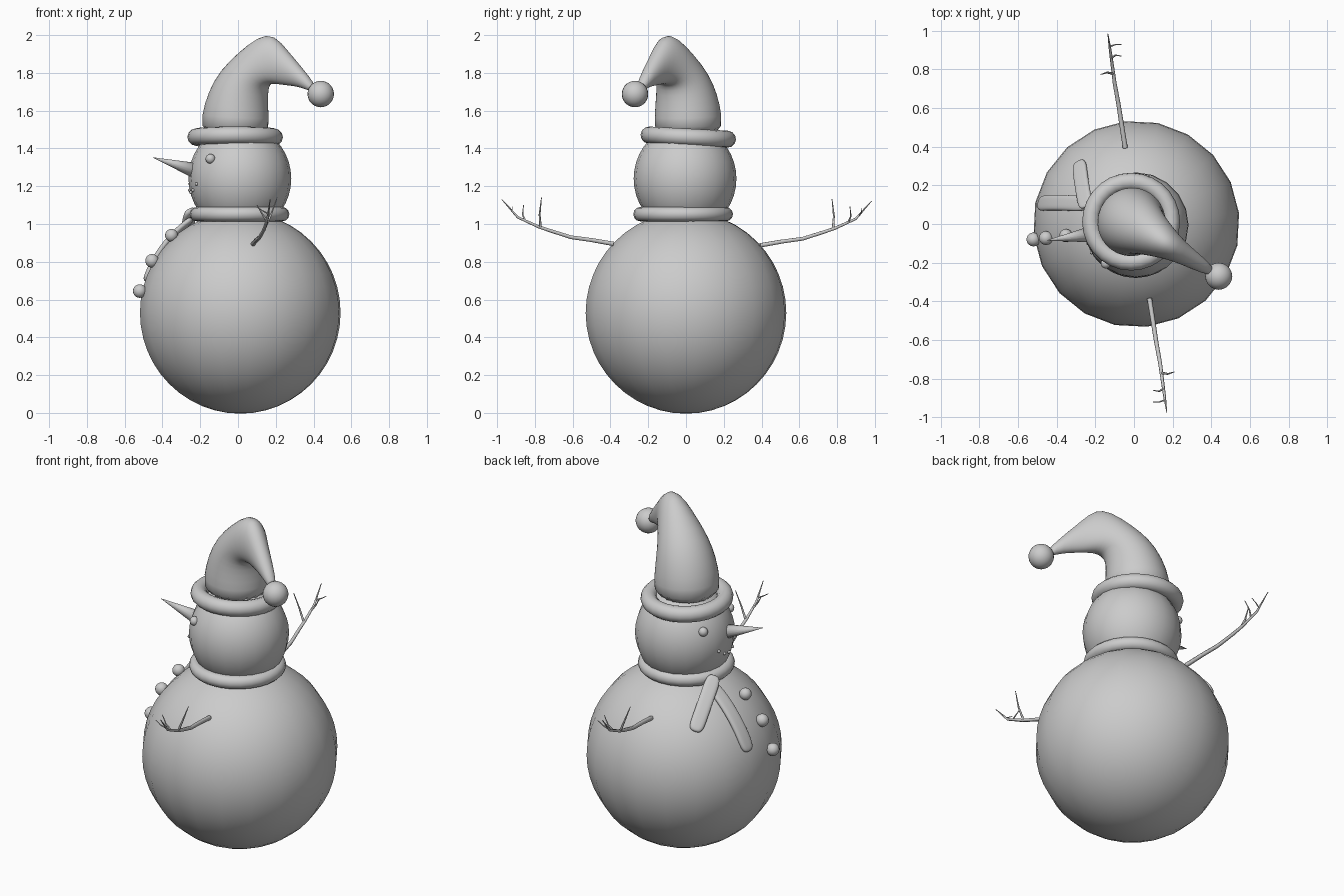
import bpy, bmesh, math
from mathutils import Vector, Matrix

if "Cube" in bpy.data.objects:
    bpy.data.objects.remove(bpy.data.objects["Cube"])

GREY = bpy.data.materials.new("plain_grey")
GREY.use_nodes = True
GREY.diffuse_color = (0.6, 0.6, 0.6, 1)
GREY.node_tree.nodes["Principled BSDF"].inputs["Base Color"].default_value = (0.6, 0.6, 0.6, 1)

BODY_C, BODY_R = Vector((0.012, 0, 0.53)), 0.53
HEAD_C, HEAD_R = Vector((0.01, -0.005, 1.24)), 0.272
FACING = math.radians(190)


def add(name, bm, subsurf=0):
    bmesh.ops.recalc_face_normals(bm, faces=bm.faces)
    for f in bm.faces:
        f.smooth = True
    mesh = bpy.data.meshes.new(name)
    bm.to_mesh(mesh)
    bm.free()
    mesh.materials.append(GREY)
    ob = bpy.data.objects.new(name, mesh)
    bpy.context.collection.objects.link(ob)
    if subsurf:
        mod = ob.modifiers.new("smooth", "SUBSURF")
        mod.levels = mod.render_levels = subsurf
    return ob


def ball(name, centre, r, segs=16, rings=12, stretch=1.0, turn=0.0):
    bm = bmesh.new()
    m = Matrix.Translation(centre) @ Matrix.Rotation(turn, 4, "Z") @ Matrix.Diagonal((1, 1, stretch, 1))
    bmesh.ops.create_uvsphere(bm, u_segments=segs, v_segments=rings, radius=r, matrix=m)
    return add(name, bm)


def loft(name, rings, subsurf=0):
    """Skin a list of closed rings and cap both ends."""
    bm = bmesh.new()
    vs = [[bm.verts.new(p) for p in ring] for ring in rings]
    n = len(vs[0])
    for a, b in zip(vs, vs[1:]):
        for i in range(n):
            j = (i + 1) % n
            bm.faces.new((a[i], a[j], b[j], b[i]))
    bm.faces.new(vs[0])
    bm.faces.new(vs[-1])
    return add(name, bm, subsurf)


def torus(name, centre, major, minor, tilt=0.0):
    bpy.ops.mesh.primitive_torus_add(location=centre, rotation=(tilt, 0, 0), major_radius=major,
                                     minor_radius=minor, major_segments=28, minor_segments=12)
    ob = bpy.context.object
    ob.name = name
    ob.data.materials.append(GREY)
    bpy.ops.object.shade_smooth()


def on_head(angle, z):
    """Point on the head at an angle away from the facing direction."""
    dz = (z - HEAD_C.z) / 1.05
    r = math.sqrt(HEAD_R ** 2 - dz ** 2)
    a = FACING + math.radians(angle)
    return Vector((HEAD_C.x + r * math.cos(a), HEAD_C.y + r * math.sin(a), z))


# Body and head
ball("body", BODY_C, BODY_R + 0.004, 20, 24, turn=math.radians(6))
ball("head", HEAD_C, HEAD_R, 20, 20, stretch=1.05)

# Scarf ring and hat brim
torus("scarf_ring", (0.008, -0.015, 1.052), 0.226, 0.038)
torus("hat_brim", (-0.015, 0.012, 1.46), 0.208, 0.045, math.radians(-3))

# Hat: rings given by inner point, outer point in the bend plane, and half width
bend, side = Vector((0.85, -0.527, 0)), Vector((0.527, 0.85, 0))
hat_base = Vector((-0.015, 0.012, 0))
sections = [
    (0.185, 1.46, -0.185, 1.46, 0.185), (0.18, 1.56, -0.18, 1.58, 0.182),
    (0.175, 1.65, -0.142, 1.70, 0.168), (0.18, 1.71, -0.07, 1.82, 0.145),
    (0.2, 1.735, 0.04, 1.915, 0.118), (0.235, 1.742, 0.15, 1.995, 0.092),
    (0.28, 1.737, 0.235, 2.006, 0.07), (0.33, 1.732, 0.31, 1.93, 0.055),
    (0.41, 1.725, 0.4, 1.84, 0.042), (0.5, 1.69, 0.5, 1.735, 0.022),
]
rings = []
for s0, z0, s1, z1, w in sections:
    inner = hat_base + bend * s0 + Vector((0, 0, z0))
    outer = hat_base + bend * s1 + Vector((0, 0, z1))
    mid, half = (inner + outer) / 2, (inner - outer) / 2
    rings.append([mid + half * math.cos(t) + side * w * math.sin(t)
                  for t in (math.tau * i / 20 for i in range(20))])
loft("hat", rings, 1)
ball("hat_bobble", (0.438, -0.27, 1.688), 0.07, 20, 14)

# Nose
base, tip = Vector((-0.2, -0.05, 1.275)), Vector((-0.45, -0.085, 1.352))
axis = tip - base
bm = bmesh.new()
bmesh.ops.create_cone(bm, cap_ends=True, segments=16, radius1=0.046, radius2=0.001, depth=axis.length,
                      matrix=Matrix.Translation((base + tip) / 2) @ axis.to_track_quat("Z", "Y").to_matrix().to_4x4())
add("nose", bm)

# Eyes and mouth pebbles
for label, angle in (("right", 42), ("left", -42)):
    ball(label + "_eye", on_head(angle, 1.345), 0.026)
for i in range(-2, 3):
    ball(f"mouth_pebble_{i + 3}", on_head(i * 11, 1.168 + 0.011 * i * i), 0.009, 8, 6)

# Buttons
for i, p in enumerate([(-0.352, -0.06, 0.94), (-0.455, -0.073, 0.805), (-0.52, -0.08, 0.645)]):
    ball(f"button_{i + 1}", p, 0.036 if i else 0.034)


# Scarf tails draped over the body
def tail(name, start, end, width, lift):
    a, b = Vector(start) - BODY_C, Vector(end) - BODY_C
    steps, rings = 8, []
    for i in range(steps + 1):
        t = i / steps
        out = a.lerp(b, t).normalized()
        across = out.cross(b - a).normalized() * width / 2
        centre = BODY_C + out * (BODY_R + 0.008 + lift * (1 - t) ** 2)
        thick = out * 0.016
        w = 0.75 if i in (0, steps) else 1
        rings.append([centre + across * w * u + thick * v
                      for u, v in ((-1, -1), (0, -1), (1, -1), (1, 1), (0, 1), (-1, 1))])
    loft(name, rings, 2)


tail("scarf_tail_long", (-0.235, 0.1, 1.02), (-0.515, 0.11, 0.70), 0.085, 0.03)
tail("scarf_tail_short", (-0.235, 0.08, 1.05), (-0.285, 0.325, 0.84), 0.085, 0.075)

# Arms: a tapering branch with three twigs, repeated half a turn around
branches = [
    [(0.08, -0.385, 0.895, 13), (0.098, -0.5, 0.915, 12), (0.115, -0.61, 0.93, 11), (0.135, -0.72, 0.965, 10),
     (0.143, -0.78, 0.985, 9), (0.158, -0.89, 1.035, 7), (0.17, -0.975, 1.13, 2)],
    [(0.143, -0.77, 0.98, 7), (0.175, -0.775, 1.05, 5), (0.207, -0.765, 1.14, 2)],
    [(0.153, -0.85, 1.015, 6), (0.13, -0.865, 1.05, 4), (0.1, -0.86, 1.1, 2)],
    [(0.16, -0.91, 1.055, 5), (0.13, -0.92, 1.07, 3), (0.1, -0.92, 1.09, 2)],
]
half_turn = Matrix.Translation((0.035, 0.008, -0.008)) @ Matrix.Rotation(math.pi, 4, "Z")
for name, place in (("right_arm", Matrix.Identity(4)), ("left_arm", half_turn)):
    curve = bpy.data.curves.new(name, "CURVE")
    curve.dimensions = "3D"
    curve.bevel_depth = 0.001
    curve.bevel_resolution = 1
    curve.use_fill_caps = True
    for pts in branches:
        line = curve.splines.new("POLY")
        line.points.add(len(pts) - 1)
        for p, (x, y, z, r) in zip(line.points, pts):
            p.co = (x, y, z, 1)
            p.radius = r
    curve.materials.append(GREY)
    ob = bpy.data.objects.new(name, curve)
    ob.matrix_world = place
    bpy.context.collection.objects.link(ob)
